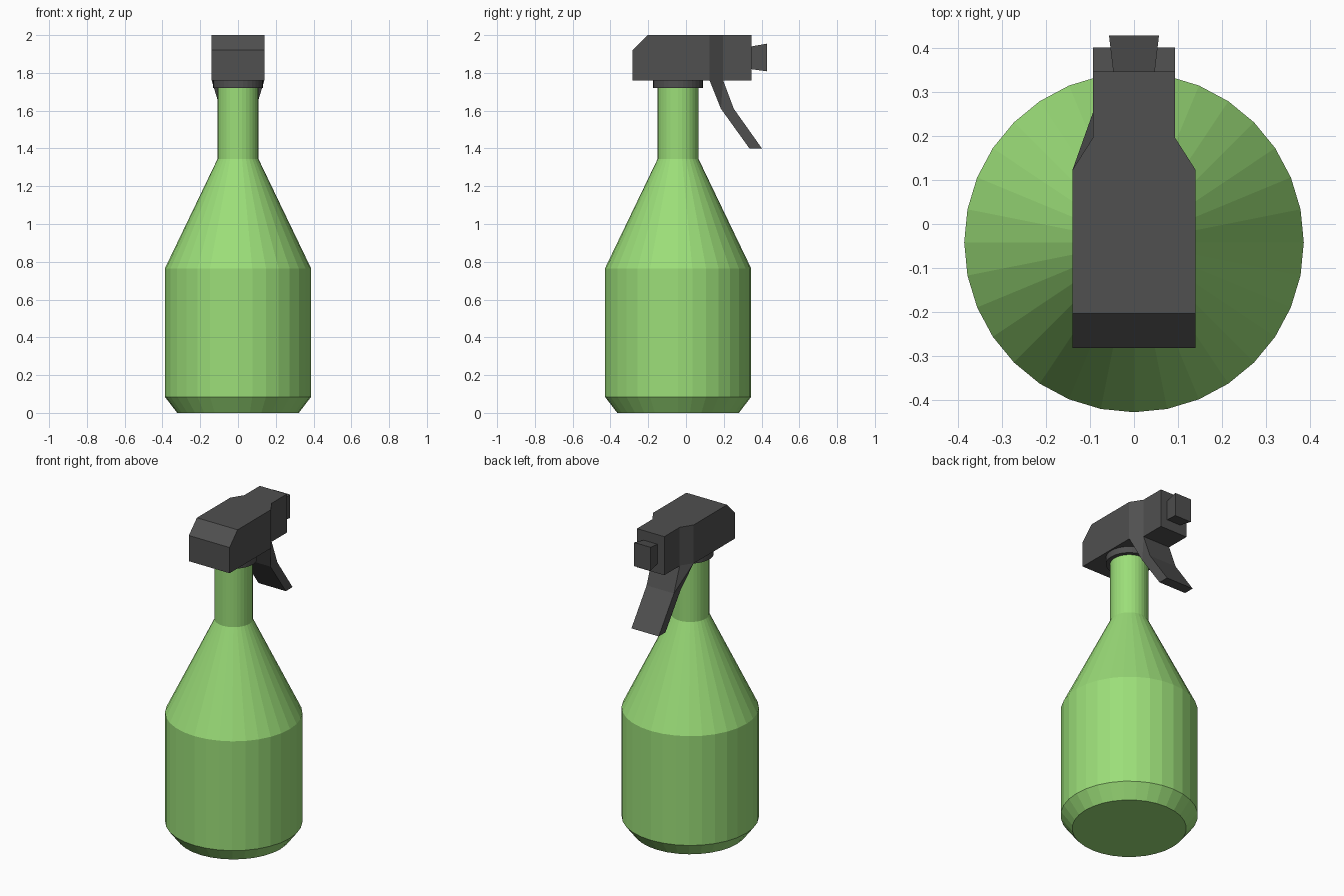
import bpy, bmesh
from math import cos, sin, tau

if "Cube" in bpy.data.objects:
    bpy.data.objects.remove(bpy.data.objects["Cube"])


def material(name, rgb):
    m = bpy.data.materials.new(name)
    m.diffuse_color = (*rgb, 1)
    m.use_nodes = True
    m.node_tree.nodes["Principled BSDF"].inputs["Base Color"].default_value = m.diffuse_color
    return m


GREEN = material("green_plastic", (0.33, 0.73, 0.19))
DARK = material("dark_plastic", (0.08, 0.08, 0.08))


def loft(name, rings, mat, fix=None):
    """Bridge equal-sized rings of points and cap both ends."""
    bm = bmesh.new()
    loops = [[bm.verts.new(p) for p in ring] for ring in rings]
    n = len(loops[0])
    for a, b in zip(loops, loops[1:]):
        for i in range(n):
            j = (i + 1) % n
            bm.faces.new((a[i], a[j], b[j], b[i]))
    bm.faces.new(loops[0][::-1])
    bm.faces.new(loops[-1])
    if fix:
        fix(bm, loops)
    bmesh.ops.recalc_face_normals(bm, faces=bm.faces)
    me = bpy.data.meshes.new(name)
    bm.to_mesh(me)
    bm.free()
    me.materials.append(mat)
    ob = bpy.data.objects.new(name, me)
    bpy.context.collection.objects.link(ob)
    return ob


def circle(r, z, n=32, cy=-0.042):
    return [(r * cos(tau * i / n), cy + r * sin(tau * i / n), z) for i in range(n)]


def section(y, w, z0, z1):
    return [(-w, y, z0), (w, y, z0), (w, y, z1), (-w, y, z1)]


# Bottle body with chamfered base, conical shoulder and neck
loft("bottle", [circle(r, z) for r, z in
                [(0.322, 0), (0.387, 0.085), (0.387, 0.765), (0.108, 1.345), (0.108, 1.73)]], GREEN)

# Collar under the spray head
loft("collar", [circle(0.132, 1.72), circle(0.132, 1.765)], DARK)

# Spray head, narrowing toward the nozzle
loft("spray_head", [section(*s) for s in [
    (-0.283, 0.14, 1.76, 1.92), (-0.204, 0.14, 1.76, 2.0), (0.124, 0.14, 1.76, 2.0),
    (0.196, 0.094, 1.76, 2.0), (0.348, 0.094, 1.76, 2.0)]], DARK)

# Flared nozzle
loft("nozzle", [section(0.345, 0.047, 1.82, 1.94), section(0.43, 0.057, 1.808, 1.955)], DARK)


# Bent trigger; its twisted upper sides are split along fixed diagonals
def split_sides(bm, loops):
    top, mid = loops[0], loops[1]
    for a, b, face_verts in [(top[0], mid[3], (top[3], top[0], mid[0], mid[3])),
                             (top[2], mid[1], (top[1], top[2], mid[2], mid[1]))]:
        face = next(f for f in a.link_faces if set(f.verts) == set(face_verts))
        bmesh.utils.face_split(face, a, b)


def slab(z, y0, w0, y1, w1):
    return [(-w0, y0, z), (w0, y0, z), (w1, y1, z), (-w1, y1, z)]


loft("trigger", [slab(1.762, 0.124, 0.14, 0.196, 0.094),
                 slab(1.61, 0.185, 0.094, 0.253, 0.094),
                 slab(1.40, 0.336, 0.094, 0.402, 0.094)], DARK, split_sides)
